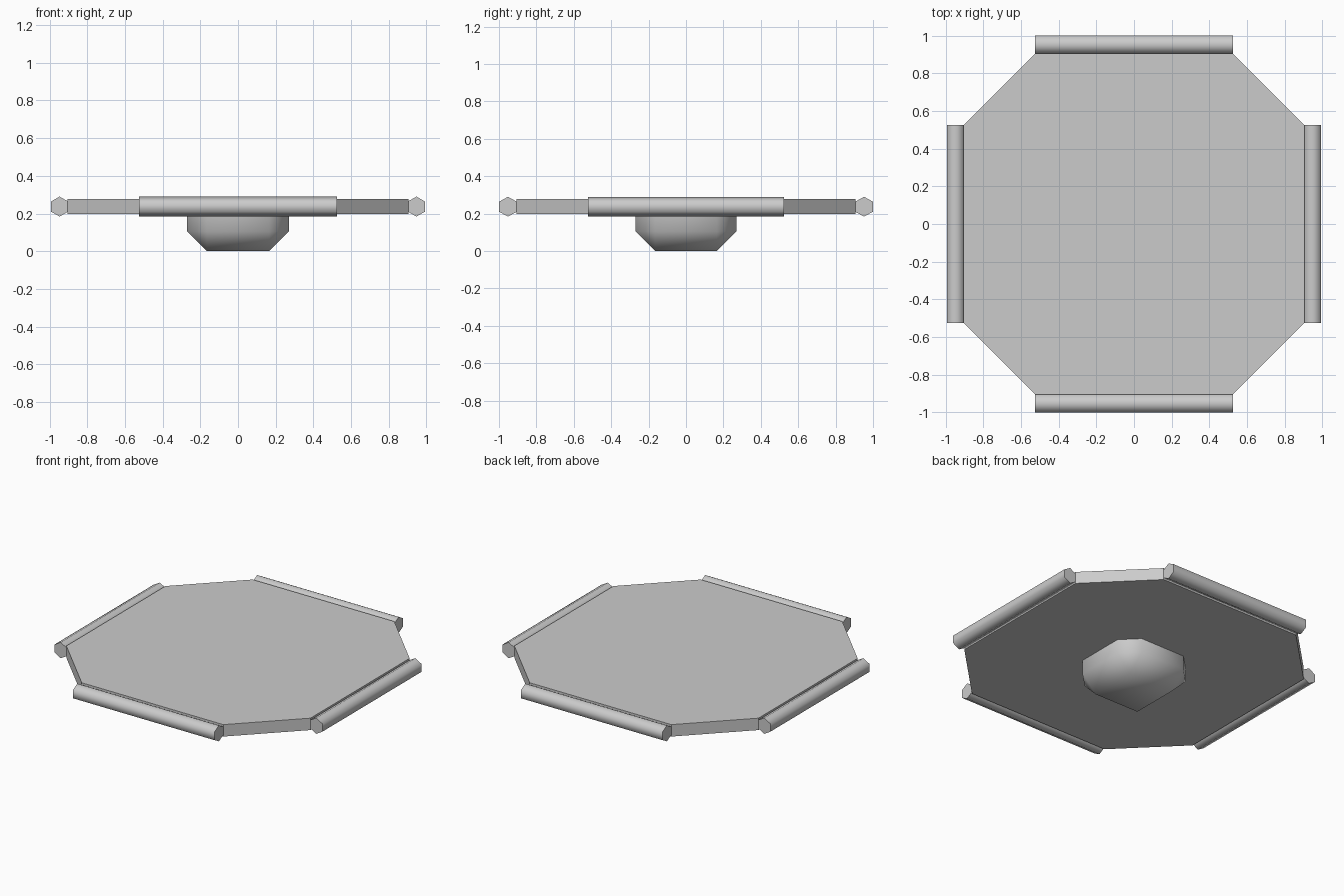
import bpy, bmesh, math
from mathutils import Matrix, Vector

old = bpy.data.objects.get("Cube")
if old:
    bpy.data.objects.remove(old, do_unlink=True)

grey = bpy.data.materials.new("light_grey")
grey.use_nodes = True
color = (0.6, 0.6, 0.6, 1)
grey.diffuse_color = color
grey.node_tree.nodes["Principled BSDF"].inputs["Base Color"].default_value = color


def make_object(name, bm, smooth=False):
    bmesh.ops.recalc_face_normals(bm, faces=bm.faces)
    mesh = bpy.data.meshes.new(name)
    bm.to_mesh(mesh)
    bm.free()
    mesh.materials.append(grey)
    obj = bpy.data.objects.new(name, mesh)
    bpy.context.collection.objects.link(obj)
    if smooth:
        bpy.ops.object.select_all(action='DESELECT')
        obj.select_set(True)
        bpy.context.view_layer.objects.active = obj
        bpy.ops.object.shade_smooth_by_angle(angle=math.radians(65))
    return obj


def prism(outline, direction):
    """Extrude a closed outline of points along a direction."""
    bm = bmesh.new()
    face = bm.faces.new([bm.verts.new(p) for p in outline])
    moved = bmesh.ops.extrude_face_region(bm, geom=[face])["geom"]
    verts = [g for g in moved if isinstance(g, bmesh.types.BMVert)]
    bmesh.ops.translate(bm, vec=direction, verts=verts)
    return bm


# Octagonal plate
long, short = 0.905, 0.525
bottom, top = 0.198, 0.278
outline = []
for k in range(4):
    turn = Matrix.Rotation(k * math.pi / 2, 3, 'Z')
    outline += [turn @ Vector((long, s * short, bottom)) for s in (-1, 1)]
make_object("plate", prism(outline, (0, 0, top - bottom)))

# Six-sided rails on the four main edges
rails = [("left_rail", 0, 0.947, 0.046), ("back_rail", 1, 0.952, 0.048),
         ("right_rail", 2, 0.947, 0.046), ("front_rail", 3, 0.952, 0.048)]
for name, quarter, offset, half_width in rails:
    turn = Matrix.Rotation(quarter * math.pi / 2, 3, 'Z')
    section = []
    for i in range(6):
        a = math.radians(30 + 60 * i)
        section.append(turn @ Vector((offset + half_width * math.cos(a) / math.cos(math.pi / 6),
                                      -short, 0.237 + 0.053 * math.sin(a))))
    make_object(name, prism(section, turn @ Vector((0, 2 * short, 0))), smooth=True)

# Chamfered block under the plate
bm = bmesh.new()
bmesh.ops.create_cube(bm, size=1)
bmesh.ops.scale(bm, vec=(0.54, 0.54, 0.24), verts=bm.verts)
bmesh.ops.translate(bm, vec=(0, 0, 0.12), verts=bm.verts)
edges = [e for e in bm.edges if min(v.co.z for v in e.verts) < 0.1]
bmesh.ops.bevel(bm, geom=edges, offset=0.105, segments=1, affect='EDGES')
make_object("under_block", bm, smooth=True)
